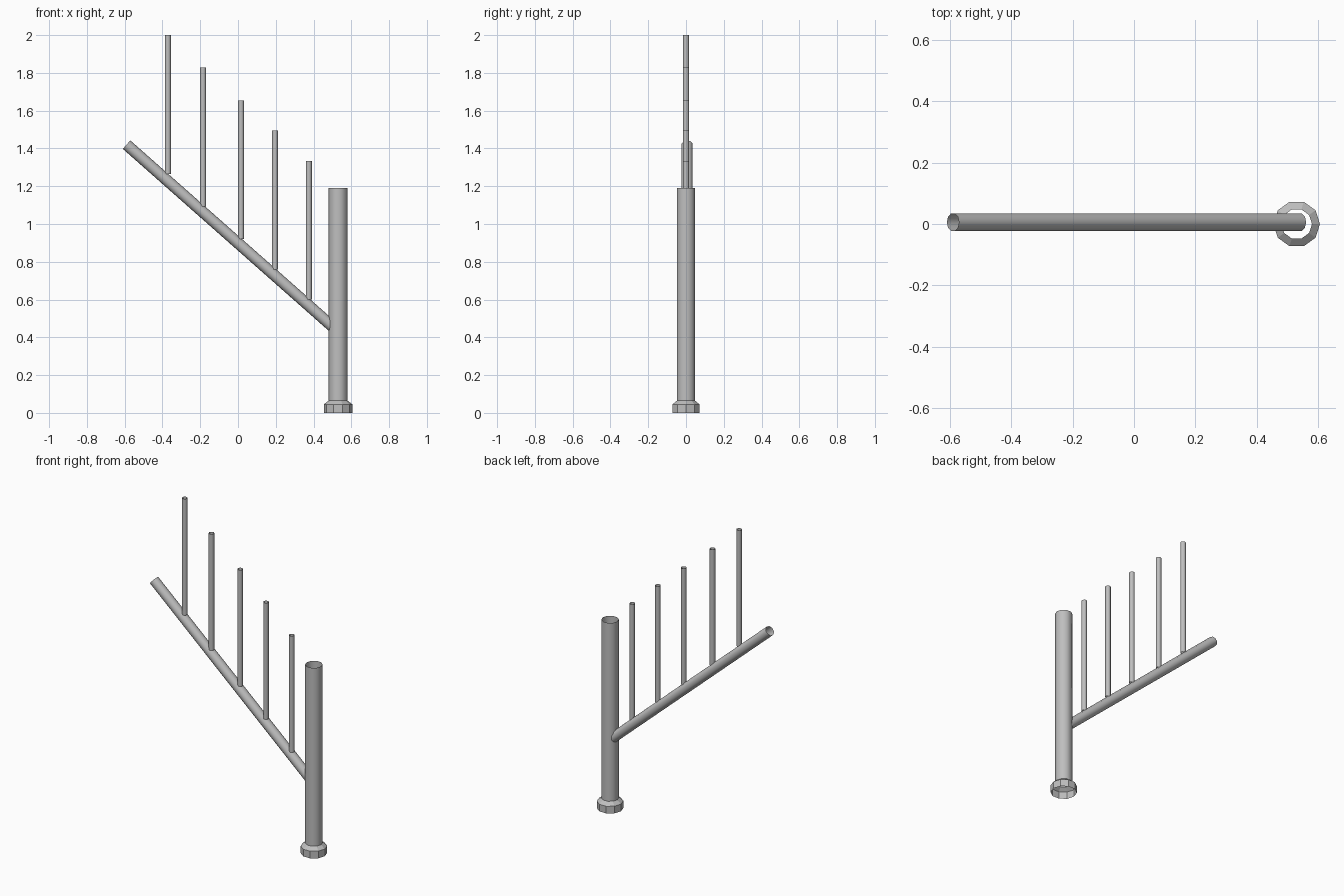
import bpy
import bmesh
import math

cube = bpy.data.objects.get("Cube")
if cube:
    bpy.data.objects.remove(cube, do_unlink=True)

SIDES = 10
GREY = (0.52, 0.52, 0.52, 1)
metal = bpy.data.materials.new("grey_metal")
metal.use_nodes = True
metal.diffuse_color = GREY
metal.node_tree.nodes["Principled BSDF"].inputs["Base Color"].default_value = GREY


def lathe(name, profile, location, tilt=0.0, smooth=True):
    """Open-ended thin tube through (radius, height) rings, tilted about y."""
    bm = bmesh.new()
    rings = []
    for radius, height in profile:
        angles = [math.tau * i / SIDES for i in range(SIDES)]
        rings.append([bm.verts.new((radius * math.cos(a), radius * math.sin(a), height))
                      for a in angles])
    for low, high in zip(rings, rings[1:]):
        for i in range(SIDES):
            j = (i + 1) % SIDES
            bm.faces.new((low[i], low[j], high[j], high[i]))
    mesh = bpy.data.meshes.new(name)
    bm.to_mesh(mesh)
    bm.free()
    mesh.materials.append(metal)
    obj = bpy.data.objects.new(name, mesh)
    bpy.context.collection.objects.link(obj)
    obj.location = location
    obj.rotation_euler.y = tilt
    if smooth:
        bpy.ops.object.select_all(action="DESELECT")
        obj.select_set(True)
        bpy.context.view_layer.objects.active = obj
        bpy.ops.object.shade_smooth_by_angle(angle=math.radians(50))
    return obj


# Upright post and its faceted foot collar
POST_X = 0.53
lathe("post", [(0.05, 0.065), (0.05, 1.19)], (POST_X, 0, 0))
lathe("foot_collar", [(0.076, 0), (0.076, 0.045), (0.05, 0.065)],
      (POST_X, 0, 0), smooth=False)

# Sloping arm from inside the post up to its free end
start_x, start_z = 0.541, 0.421
end_x, end_z = -0.59, 1.42
run, rise = end_x - start_x, end_z - start_z
lathe("sloping_arm", [(0.03, 0), (0.03, math.hypot(run, rise))],
      (start_x, 0.006, start_z), tilt=math.atan2(run, rise))

# Vertical rods standing on the arm
rods = [(-0.371, 1.265), (-0.185, 1.093), (0.016, 0.92), (0.196, 0.76), (0.375, 0.599)]
for number, (x, z) in enumerate(rods, 1):
    lathe(f"rod_{number}", [(0.016, 0), (0.016, 0.735)], (x, 0, z))
